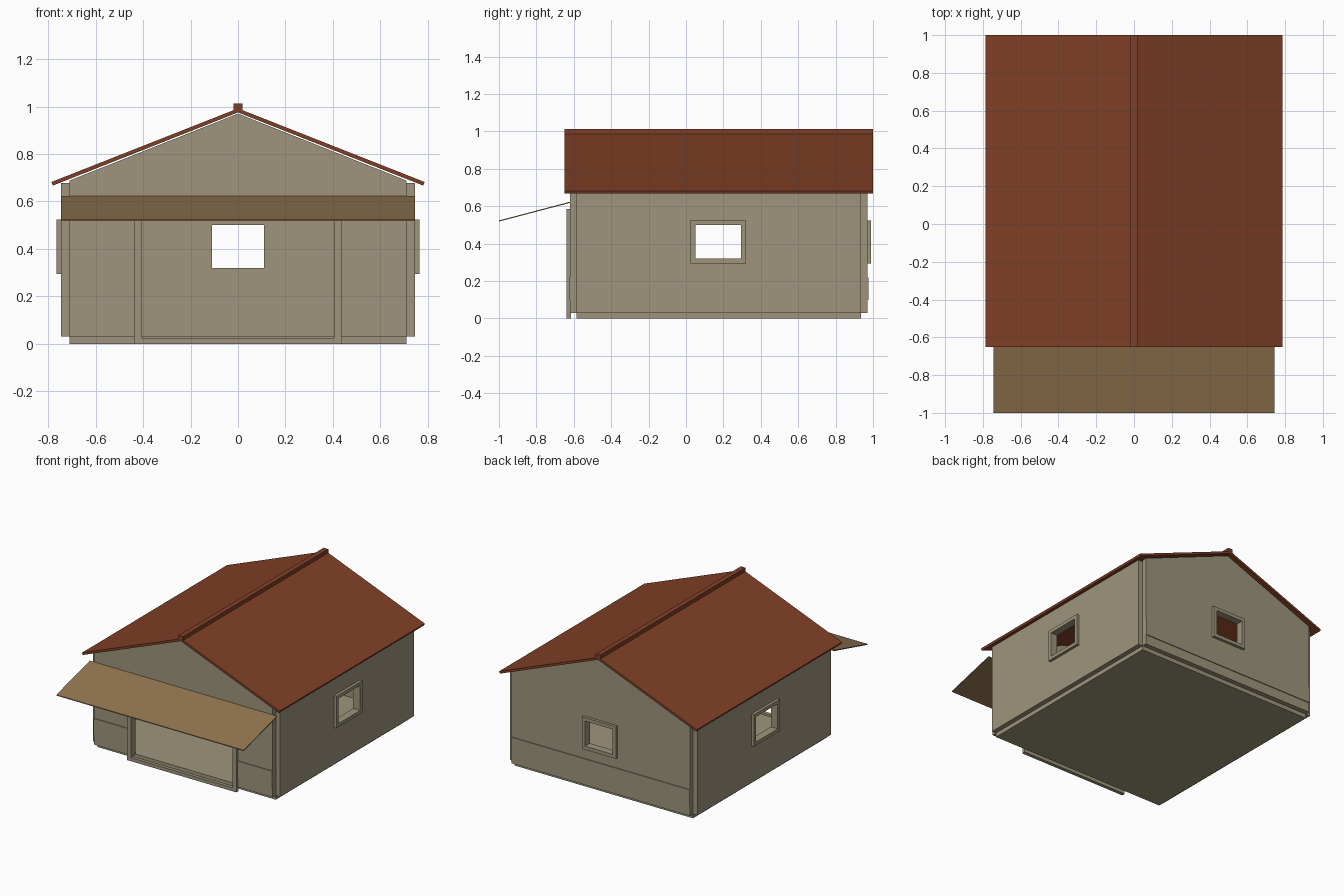
import bpy, bmesh
from math import radians

if "Cube" in bpy.data.objects:
    bpy.data.objects.remove(bpy.data.objects["Cube"])


def material(name, colour):
    m = bpy.data.materials.new(name)
    m.use_nodes = True
    m.diffuse_color = (*colour, 1)
    m.node_tree.nodes["Principled BSDF"].inputs["Base Color"].default_value = (*colour, 1)
    return m


PLASTER = material("plaster beige", (0.342, 0.301, 0.202))
ROOF = material("roof red brown", (0.216, 0.051, 0.019))
AWNING = material("awning tan", (0.283, 0.174, 0.080))

# Orientation of a profile: drawn in x-z and extruded along y, or drawn in y-z and extruded along x
FACING_Y = (radians(90), 0, 0)
FACING_X = (radians(90), 0, radians(90))


def rect(u0, u1, v0, v1):
    return [(u0, v0), (u1, v0), (u1, v1), (u0, v1)]


def panel(name, loops, facing, start, end, mat):
    """Extrude an outline (first loop) with holes (other loops) from start to end."""
    curve = bpy.data.curves.new(name + "_profile", "CURVE")
    curve.dimensions = "2D"
    curve.fill_mode = "BOTH"
    curve.extrude = (end - start) / 2
    for loop in loops:
        spline = curve.splines.new("POLY")
        spline.points.add(len(loop) - 1)
        for point, (u, v) in zip(spline.points, loop):
            point.co = (u, v, 0, 1)
        spline.use_cyclic_u = True
    temp = bpy.data.objects.new(name + "_temp", curve)
    bpy.context.collection.objects.link(temp)
    graph = bpy.context.evaluated_depsgraph_get()
    mesh = bpy.data.meshes.new_from_object(temp.evaluated_get(graph))
    bpy.data.objects.remove(temp)
    bpy.data.curves.remove(curve)

    # Weld the caps to the sides and make flat, outward faces
    bm = bmesh.new()
    bm.from_mesh(mesh)
    bmesh.ops.remove_doubles(bm, verts=bm.verts, dist=0.0001)
    bmesh.ops.recalc_face_normals(bm, faces=bm.faces)
    for face in bm.faces:
        face.smooth = False
        face.material_index = 0
    bm.to_mesh(mesh)
    bm.free()
    mesh.materials.clear()
    mesh.materials.append(mat)
    obj = bpy.data.objects.new(name, mesh)
    obj.rotation_euler = facing
    middle = (start + end) / 2
    obj.location = (0, middle, 0) if facing == FACING_Y else (middle, 0, 0)
    bpy.context.collection.objects.link(obj)
    return obj


# Main sizes
HALF_X, OUT_X = 0.71, 0.745
FRONT, FRONT_IN, BACK_IN, BACK = -0.62, -0.585, 0.935, 0.97
SILL, HEAD = 0.32, 0.50
RIM = 0.025
GABLE = [(HALF_X, 0.688), (0, 0.97), (-HALF_X, 0.688)]

# Floor slab
panel("floor_slab", [rect(-HALF_X, HALF_X, 0, 0.03)], FACING_Y, FRONT_IN, BACK_IN, PLASTER)

# Front gable wall with the doorway
doorway = [(-HALF_X, 0.03), (-0.405, 0.03), (-0.405, 0.56), (0.405, 0.56), (0.405, 0.03), (HALF_X, 0.03)]
panel("front_wall", [doorway + GABLE], FACING_Y, FRONT, FRONT_IN, PLASTER)

# Back gable wall with a window
back_hole = rect(-0.11, 0.11, SILL, HEAD)
panel("back_wall", [[(-HALF_X, 0.03), (HALF_X, 0.03)] + GABLE, back_hole],
      FACING_Y, BACK_IN, BACK, PLASTER)
panel("back_window_frame", [rect(-0.11 - RIM, 0.11 + RIM, SILL - RIM, HEAD + RIM), back_hole],
      FACING_Y, BACK, BACK + 0.02, PLASTER)

# Door frame
panel("door_frame", [rect(-0.435, 0.435, 0, 0.585), rect(-0.405, 0.405, 0.025, 0.56)],
      FACING_Y, -0.64, -0.615, PLASTER)

# Raised band on the back wall
panel("back_band", [rect(-HALF_X, HALF_X, 0.10, 0.22)], FACING_Y, BACK, BACK + 0.006, PLASTER)

# Parts repeated on the left (+x) and right (-x)
side_hole = rect(0.05, 0.295, SILL, HEAD)
for side, sign in (("left", 1), ("right", -1)):
    def span(a, b):
        return sorted((sign * a, sign * b))

    panel(side + "_wall", [rect(FRONT_IN, BACK_IN, 0.03, 0.678), side_hole],
          FACING_X, *span(HALF_X, OUT_X), PLASTER)
    panel(side + "_window_frame",
          [rect(0.05 - RIM, 0.295 + RIM, SILL - RIM, HEAD + RIM), side_hole],
          FACING_X, *span(OUT_X, OUT_X + 0.02), PLASTER)
    panel(side + "_front_band", [rect(*span(0.435, HALF_X), 0.10, 0.22)],
          FACING_Y, FRONT - 0.006, FRONT, PLASTER)
    slope = [(0, 0.975), (0.78, 0.667), (0.786, 0.682), (0, 0.992)]
    panel(side + "_roof_slope", [[(sign * u, v) for u, v in slope]], FACING_Y, -0.65, 1.0, ROOF)

# Ridge cap
panel("ridge_cap", [rect(-0.018, 0.018, 0.98, 1.012)], FACING_Y, -0.65, 1.0, ROOF)

# Sloping awning over the door
panel("awning", [[(-1.0, 0.518), (FRONT, 0.618), (FRONT, 0.624), (-1.0, 0.524)]],
      FACING_X, -OUT_X, OUT_X, AWNING)
